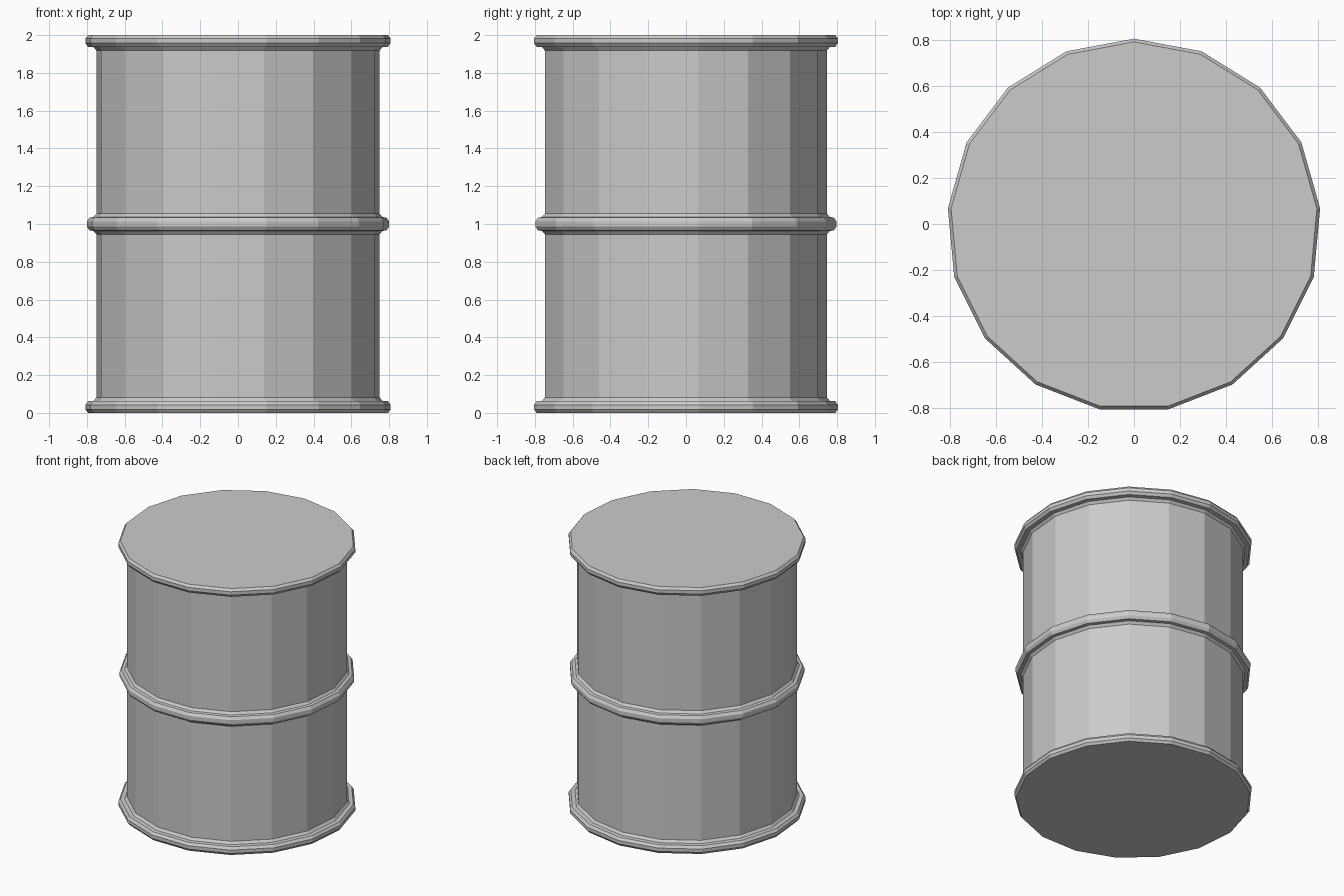
import bpy, bmesh, math

if "Cube" in bpy.data.objects:
    bpy.data.objects.remove(bpy.data.objects["Cube"])

SIDES = 17
Y_SHIFT = -0.007  # centres the odd-sided outline

# Lower rim, and upper half of the middle hoop, as (radius, height)
rim = [(0.797, 0.0), (0.811, 0.018), (0.811, 0.043), (0.797, 0.062),
       (0.768, 0.064), (0.753, 0.082)]
hoop_half = [(0.803, 0.014), (0.79, 0.034), (0.768, 0.037), (0.753, 0.055)]

lower = rim + [(r, 1 - h) for r, h in reversed(hoop_half)]
profile = lower + [(r, 2 - h) for r, h in reversed(lower)]


def lathe(name, points):
    """Spin a profile into a closed, flat-shaded solid."""
    bm = bmesh.new()
    rings = []
    for r, z in points:
        angles = [math.pi / 2 + i * math.tau / SIDES for i in range(SIDES)]
        rings.append([bm.verts.new((r * math.cos(a), r * math.sin(a) + Y_SHIFT, z))
                      for a in angles])
    for low, high in zip(rings, rings[1:]):
        for i in range(SIDES):
            j = (i + 1) % SIDES
            bm.faces.new((low[i], low[j], high[j], high[i]))
    # Flat lid and base
    bm.faces.new(rings[0][::-1])
    bm.faces.new(rings[-1])
    mesh = bpy.data.meshes.new(name)
    bm.to_mesh(mesh)
    bm.free()
    obj = bpy.data.objects.new(name, mesh)
    bpy.context.collection.objects.link(obj)
    return obj


# Drum with rims and middle hoop
lathe("barrel", profile)
